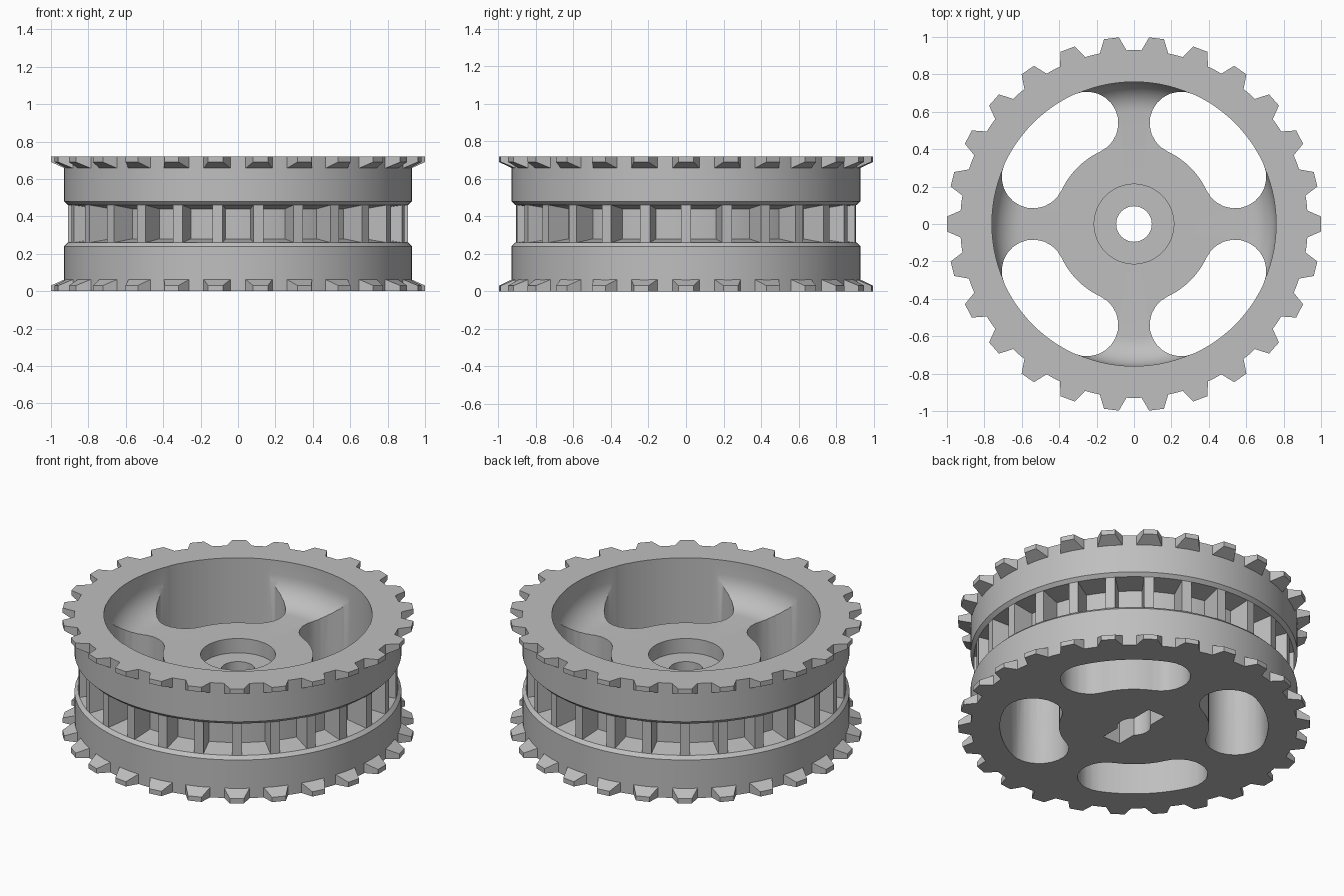
import bpy, bmesh
from math import sin, cos, pi, radians
from mathutils import Matrix

cube = bpy.data.objects.get("Cube")
if cube:
    bpy.data.objects.remove(cube, do_unlink=True)

COUNT = 26        # teeth and ribs around the wheel
HEIGHT = 0.72

grey = bpy.data.materials.new("plain grey")
grey.use_nodes = True
grey.diffuse_color = (0.52, 0.52, 0.52, 1)
grey.node_tree.nodes["Principled BSDF"].inputs["Base Color"].default_value = (0.52, 0.52, 0.52, 1)


def finish(bm, name):
    bmesh.ops.recalc_face_normals(bm, faces=bm.faces)
    mesh = bpy.data.meshes.new(name)
    bm.to_mesh(mesh)
    bm.free()
    mesh.materials.append(grey)
    obj = bpy.data.objects.new(name, mesh)
    bpy.context.collection.objects.link(obj)
    return obj


def lathe(name, profile, steps):
    """Spin a closed (radius, height) profile around z."""
    bm = bmesh.new()
    rings = []
    for i in range(steps):
        a = 2 * pi * i / steps
        rings.append([bm.verts.new((r * cos(a), r * sin(a), z)) for r, z in profile])
    n = len(profile)
    for i in range(steps):
        a, b = rings[i], rings[(i + 1) % steps]
        for j in range(n):
            k = (j + 1) % n
            bm.faces.new((a[j], b[j], b[k], a[k]))
    return finish(bm, name)


def prism(name, outline, z0, z1):
    """Extrude a flat outline from z0 to z1."""
    bm = bmesh.new()
    face = bm.faces.new([bm.verts.new((x, y, z0)) for x, y in outline])
    new = bmesh.ops.extrude_face_region(bm, geom=[face])["geom"]
    bmesh.ops.translate(bm, vec=(0, 0, z1 - z0),
                        verts=[v for v in new if isinstance(v, bmesh.types.BMVert)])
    return finish(bm, name)


def ring_of_blocks(name, r0, r1, w0, w1, z_in, z_out):
    """Tapered radial blocks repeated around the wheel."""
    bm = bmesh.new()
    for i in range(COUNT):
        turn = Matrix.Rotation(2 * pi * i / COUNT, 4, 'Z')
        block = bmesh.ops.create_cube(bm, size=1)["verts"]
        for v in block:
            outer = v.co.x > 0
            low, high = z_out if outer else z_in
            v.co = (r1 if outer else r0,
                    v.co.y * (w1 if outer else w0),
                    high if v.co.z > 0 else low)
        bmesh.ops.transform(bm, matrix=turn, verts=block)
    return finish(bm, name)


def cut(target, cutter):
    cutter.hide_render = True
    mod = target.modifiers.new("cut", 'BOOLEAN')
    mod.operation = 'DIFFERENCE'
    mod.solver = 'EXACT'
    mod.object = cutter
    bpy.context.view_layer.objects.active = target
    bpy.ops.object.modifier_apply(modifier=mod.name)
    bpy.data.objects.remove(cutter, do_unlink=True)


# Wheel body: hub recess, rounded bowl, two rims and the groove between them
bowl = [(0.60 + 0.16 * sin(t * pi / 16), 0.63 - 0.16 * cos(t * pi / 16)) for t in range(9)]
profile = [(0.095, 0), (0.095, 0.38), (0.213, 0.38), (0.213, 0.47)] + bowl + [
    (0.76, HEIGHT), (0.93, HEIGHT), (0.93, 0.48), (0.91, 0.46), (0.78, 0.44),
    (0.78, 0.28), (0.91, 0.26), (0.93, 0.24), (0.93, 0)]
body = lathe("wheel_body", profile, 104)

# Four kidney-shaped openings
MID, HALF = 0.595, 0.168


def kidney(centre):
    a0, a1 = centre - radians(20), centre + radians(20)
    pts = []
    for r, start, end in ((MID + HALF, a0, a1), (MID - HALF, a1, a0)):
        for i in range(13):
            a = start + (end - start) * i / 12
            pts.append((r * cos(a), r * sin(a)))
        # rounded end, turning from the outer arc to the inner and back
        for i in range(1, 12):
            t = end + pi * i / 12 + (0 if r > MID else pi)
            pts.append((MID * cos(end) + HALF * cos(t), MID * sin(end) + HALF * sin(t)))
    return pts


for q in range(4):
    cut(body, prism("opening_cutter", kidney(pi / 4 + q * pi / 2), -0.1, 0.9))

# Key slot under the hub
cut(body, prism("key_cutter", [(-0.06, -0.2), (0.06, -0.2), (0.06, 0.2), (-0.06, 0.2)], -0.1, 0.2))

bpy.ops.object.select_all(action='DESELECT')
body.select_set(True)
bpy.context.view_layer.objects.active = body
bpy.ops.object.shade_smooth_by_angle(angle=radians(25))

# Sprocket teeth on both rims, ribs in the groove
ring_of_blocks("lower_teeth", 0.92, 1.0, 0.15, 0.08, (0, 0.066), (0, 0.03))
ring_of_blocks("upper_teeth", 0.92, 1.0, 0.15, 0.08,
               (HEIGHT - 0.066, HEIGHT), (HEIGHT - 0.03, HEIGHT))
ring_of_blocks("groove_ribs", 0.77, 0.91, 0.055, 0.055, (0.26, 0.46), (0.26, 0.46))
